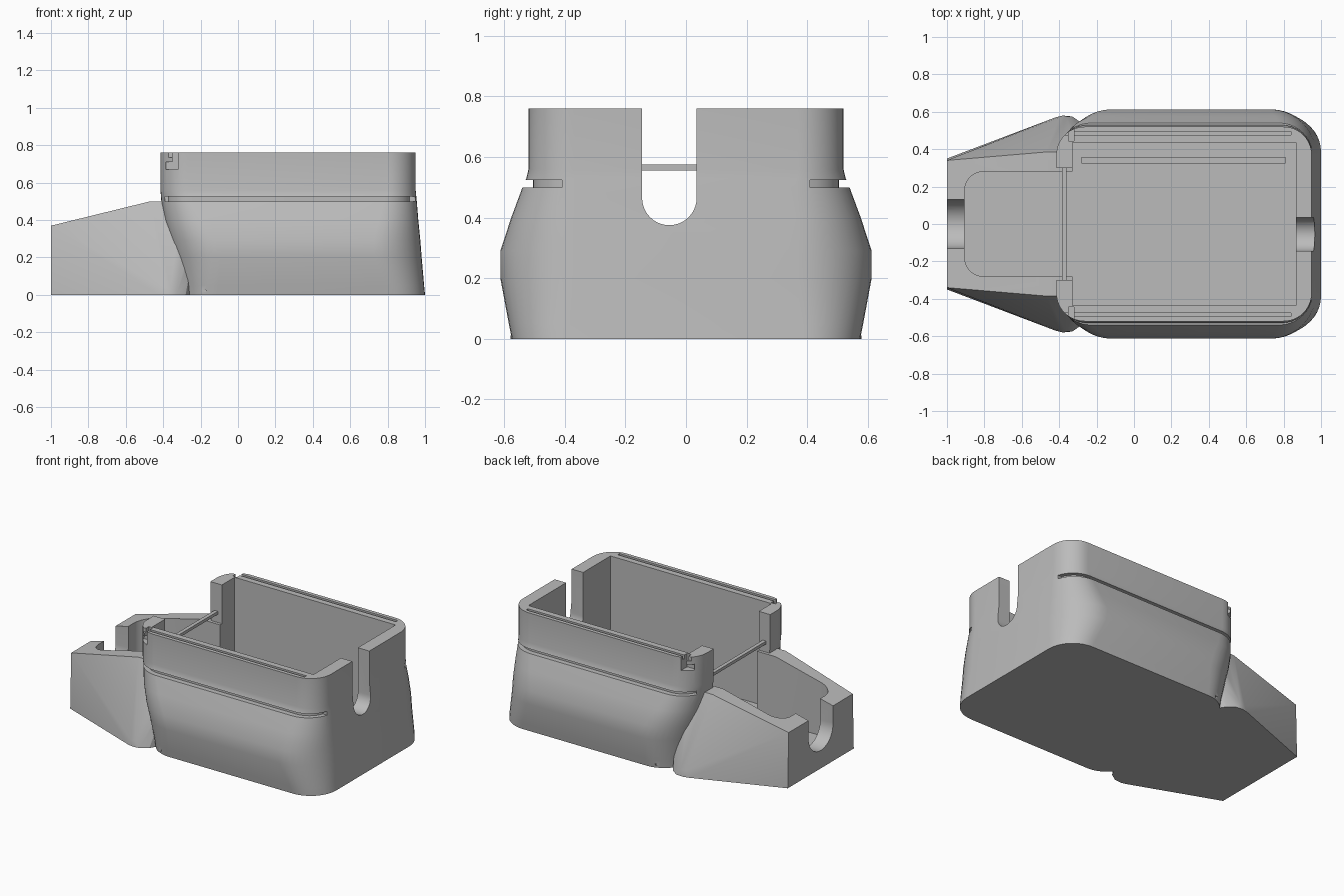
import bpy, bmesh, math
from mathutils import Vector

cube = bpy.data.objects.get("Cube")
if cube:
    bpy.data.objects.remove(cube, do_unlink=True)

grey = bpy.data.materials.new("plain grey")
grey.use_nodes = True
grey.diffuse_color = (0.5, 0.5, 0.5, 1)
grey.node_tree.nodes["Principled BSDF"].inputs["Base Color"].default_value = (0.5, 0.5, 0.5, 1)


def finish(name, bm):
    bmesh.ops.recalc_face_normals(bm, faces=bm.faces)
    mesh = bpy.data.meshes.new(name)
    bm.to_mesh(mesh)
    bm.free()
    mesh.materials.append(grey)
    obj = bpy.data.objects.new(name, mesh)
    bpy.context.collection.objects.link(obj)
    return obj


def loft(name, rings):
    """Closed solid through rings of equal point count."""
    bm = bmesh.new()
    loops = [[bm.verts.new(p) for p in ring] for ring in rings]
    n = len(loops[0])
    for a, b in zip(loops, loops[1:]):
        for i in range(n):
            j = (i + 1) % n
            bm.faces.new((a[i], a[j], b[j], b[i]))
    bm.faces.new(loops[0])
    bm.faces.new(loops[-1])
    return finish(name, bm)


def round_rect(x0, x1, y, r, z, steps=10):
    pts = []
    for k, (cx, cy) in enumerate(((x1 - r, y - r), (x0 + r, y - r),
                                  (x0 + r, r - y), (x1 - r, r - y))):
        for i in range(steps + 1):
            a = math.pi / 2 * (k + i / steps)
            pts.append((cx + r * math.cos(a), cy + r * math.sin(a), z))
    return pts


def box(name, x0, x1, y0, y1, z0, z1):
    ring = lambda z: [(x0, y0, z), (x1, y0, z), (x1, y1, z), (x0, y1, z)]
    return loft(name, [ring(z0), ring(z1)])


def u_slot(x0, x1, yc, r, zc):
    """Round-bottomed cable slot running along x."""
    prof = [(yc + r, 1.0), (yc - r, 1.0)]
    prof += [(yc + r * math.cos(a), zc + r * math.sin(a))
             for a in (math.pi * (1 + i / 20) for i in range(21))]
    return loft("slot_cutter", [[(x, y, z) for y, z in prof] for x in (x0, x1)])


def combine(obj, other, op="DIFFERENCE"):
    mod = obj.modifiers.new("bool", "BOOLEAN")
    mod.operation, mod.solver, mod.object = op, "EXACT", other
    bpy.context.view_layer.objects.active = obj
    bpy.ops.object.modifier_apply(modifier=mod.name)
    bpy.data.objects.remove(other, do_unlink=True)


# Main tub: bulging lower body, straight collar
sections = [  # z, left x, right x, half width, corner radius
    (0, -.30, 1.0, .575, .19), (.05, -.305, .995, .585, .20),
    (.2, -.345, .982, .613, .25), (.29, -.37, .975, .613, .25),
    (.4, -.395, .964, .577, .21), (.5, -.41, .956, .54, .18),
    (.53, -.412, .953, .527, .16), (.56, -.415, .95, .52, .15),
    (.76, -.415, .95, .52, .15)]
body = loft("tub_body", [round_rect(x0, x1, y, r, z) for z, x0, x1, y, r in sections])

# Front box: flared wedge as a convex hull
half = [(-1, .35, 0), (-1, .34, .37), (-.47, .385, .5), (-.3, .385, .5),
        (-.42, .57, 0), (-.38, .58, 0), (-.33, .575, 0), (-.28, .54, 0),
        (-.40, .57, .04), (-.36, .575, .04), (-.2, .4, 0), (-.2, .36, .45)]
bm = bmesh.new()
for x, y, z in half:
    for s in (1, -1):
        bm.verts.new((x, s * y, z))
hull = bmesh.ops.convex_hull(bm, input=bm.verts[:])
loose = [v for v in bm.verts if not v.link_faces]
bmesh.ops.delete(bm, geom=loose, context="VERTS")
combine(body, finish("front_box", bm), "UNION")

# Interior spaces and the passage between them
combine(body, box("tub_space", -.33, .865, -.435, .435, .06, 1))
combine(body, loft("box_space", [round_rect(-.905, -.1, .28, .1, z) for z in (.06, 1)]))
combine(body, box("upper_passage", -.5, -.3, -.3, .3, .5, 1))

# Cable slots in both end walls
combine(body, u_slot(.8, 1.2, -.055, .09, .465))
combine(body, u_slot(-1.2, -.85, 0, .13, .25))

# Floor groove
combine(body, box("floor_groove", -.28, .81, .325, .355, .045, .1))

for s in (1, -1):
    def side_box(x0, x1, y0, y1, z0, z1):
        ys = sorted((s * y0, s * y1))
        return box("side_cutter", x0, x1, *ys, z0, z1)

    # Outer snap groove following the corners
    ring = side_box(-.39, 1.1, .41, .8, .5, .525)
    core = loft("core", [round_rect(-.38, .925, .505, .14, z) for z in (.4, .6)])
    combine(ring, core)
    combine(body, ring)
    # Rim groove
    combine(body, side_box(-.5, .84, .475, .495, .735, .8))
    # Bayonet notch
    combine(body, side_box(-.35, -.32, .445, .6, .68, .8))
    combine(body, side_box(-.385, -.32, .445, .6, .67, .71))
    # Small pry slot at the foot
    combine(body, side_box(-.22, -.17, .56, .7, .015, .027))

# Thin bar bridging the passage
bar = box("passage_bar", -.385, -.36, -.305, .305, .555, .575)

# Smooth shading with crisp edges
bpy.ops.object.select_all(action="DESELECT")
body.select_set(True)
bpy.context.view_layer.objects.active = body
bpy.ops.object.shade_smooth_by_angle(angle=math.radians(25))
